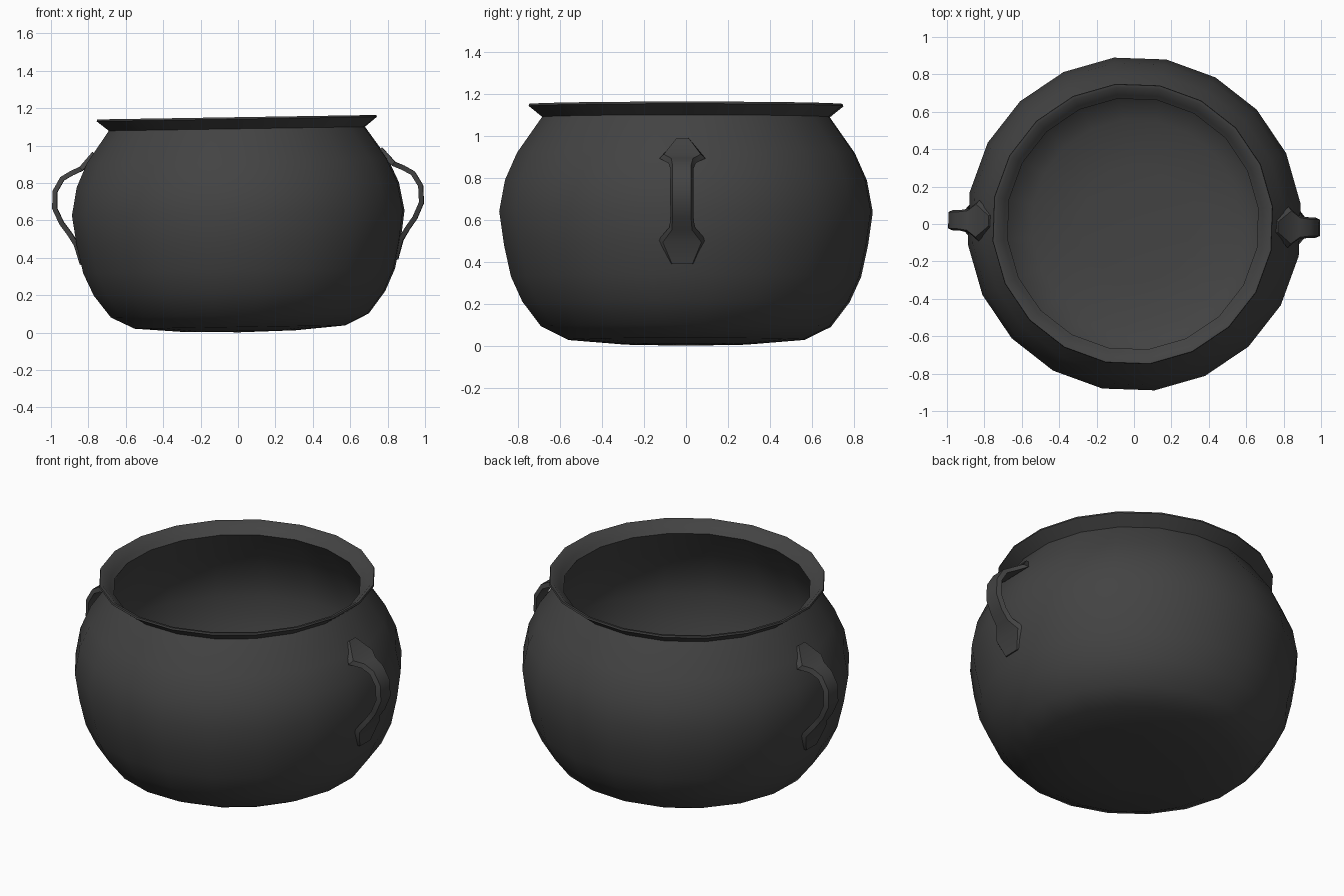
import bpy, bmesh, math
from mathutils import Matrix, Vector

if "Cube" in bpy.data.objects:
    bpy.data.objects.remove(bpy.data.objects["Cube"])

iron = bpy.data.materials.new("dark_iron")
iron.diffuse_color = (0.056, 0.056, 0.056, 1)
iron.use_nodes = True
iron.node_tree.nodes["Principled BSDF"].inputs["Base Color"].default_value = iron.diffuse_color

# the whole pot leans slightly: right side a little higher
PIVOT = Vector((0, 0, 0.72))
LEAN = (Matrix.Translation(PIVOT) @ Matrix.Rotation(-0.016, 4, 'Y')
        @ Matrix.Translation(-PIVOT))


def finish(bm, name, angle):
    bmesh.ops.recalc_face_normals(bm, faces=bm.faces)
    bm.transform(LEAN)
    me = bpy.data.meshes.new(name)
    bm.to_mesh(me)
    bm.free()
    me.materials.append(iron)
    ob = bpy.data.objects.new(name, me)
    bpy.context.collection.objects.link(ob)
    bpy.ops.object.select_all(action='DESELECT')
    ob.select_set(True)
    bpy.context.view_layer.objects.active = ob
    bpy.ops.object.shade_smooth_by_angle(angle=math.radians(angle))
    return ob


def bridge(bm, a, b):
    n = len(a)
    for i in range(n):
        j = (i + 1) % n
        bm.faces.new((a[i], a[j], b[j], b[i]))


# pot body: turned profile, outside, over the lip, down the inside
SIDES = 20
profile = [(0.30, 0.008), (0.568, 0.03), (0.695, 0.092), (0.785, 0.21), (0.84, 0.33),
           (0.873, 0.48), (0.896, 0.64), (0.868, 0.79), (0.81, 0.92), (0.69, 1.09),
           (0.755, 1.142), (0.752, 1.152), (0.735, 1.15), (0.695, 1.112), (0.675, 1.095),
           (0.785, 0.915), (0.845, 0.785), (0.87, 0.64), (0.848, 0.49), (0.815, 0.34),
           (0.76, 0.225), (0.68, 0.118), (0.56, 0.06), (0.30, 0.036)]
bm = bmesh.new()
rings = []
for r, z in profile:
    ring = []
    for i in range(SIDES):
        a = math.radians(7) + i * math.tau / SIDES
        ring.append(bm.verts.new((r * math.cos(a), r * math.sin(a), z)))
    rings.append(ring)
for a, b in zip(rings, rings[1:]):
    bridge(bm, a, b)
for ring, z in ((rings[0], 0.002), (rings[-1], 0.03)):
    c = bm.verts.new((0, 0, z))
    for i in range(SIDES):
        bm.faces.new((ring[i], ring[(i + 1) % SIDES], c))
finish(bm, "pot_body", 50)

# strap handle: (radius, height, half width) along its centre line
path = [(0.765, 0.97, 0.035), (0.835, 0.89, 0.11), (0.885, 0.868, 0.065),
        (0.938, 0.838, 0.055), (0.978, 0.77, 0.055), (0.981, 0.68, 0.055),
        (0.945, 0.60, 0.055), (0.905, 0.545, 0.06), (0.868, 0.485, 0.115),
        (0.838, 0.38, 0.06)]


def handle(name, turn):
    bm = bmesh.new()
    loops = []
    for k, (r, z, w) in enumerate(path):
        p, q = path[max(k - 1, 0)], path[min(k + 1, len(path) - 1)]
        t = Vector((q[0] - p[0], q[1] - p[1])).normalized()
        n = Vector((-t.y, t.x)) * 0.013
        loops.append([bm.verts.new((r + s * n.x, y, z + s * n.y))
                      for s, y in ((1, -w * 0.8), (1, w * 0.8), (-1, w), (-1, -w))])
    for a, b in zip(loops, loops[1:]):
        bridge(bm, a, b)
    bm.faces.new(loops[0])
    bm.faces.new(loops[-1])
    bm.transform(Matrix.Rotation(math.radians(turn), 4, 'Z'))
    finish(bm, name, 45)


handle("right_handle", -1.2)
handle("left_handle", 178.8)
